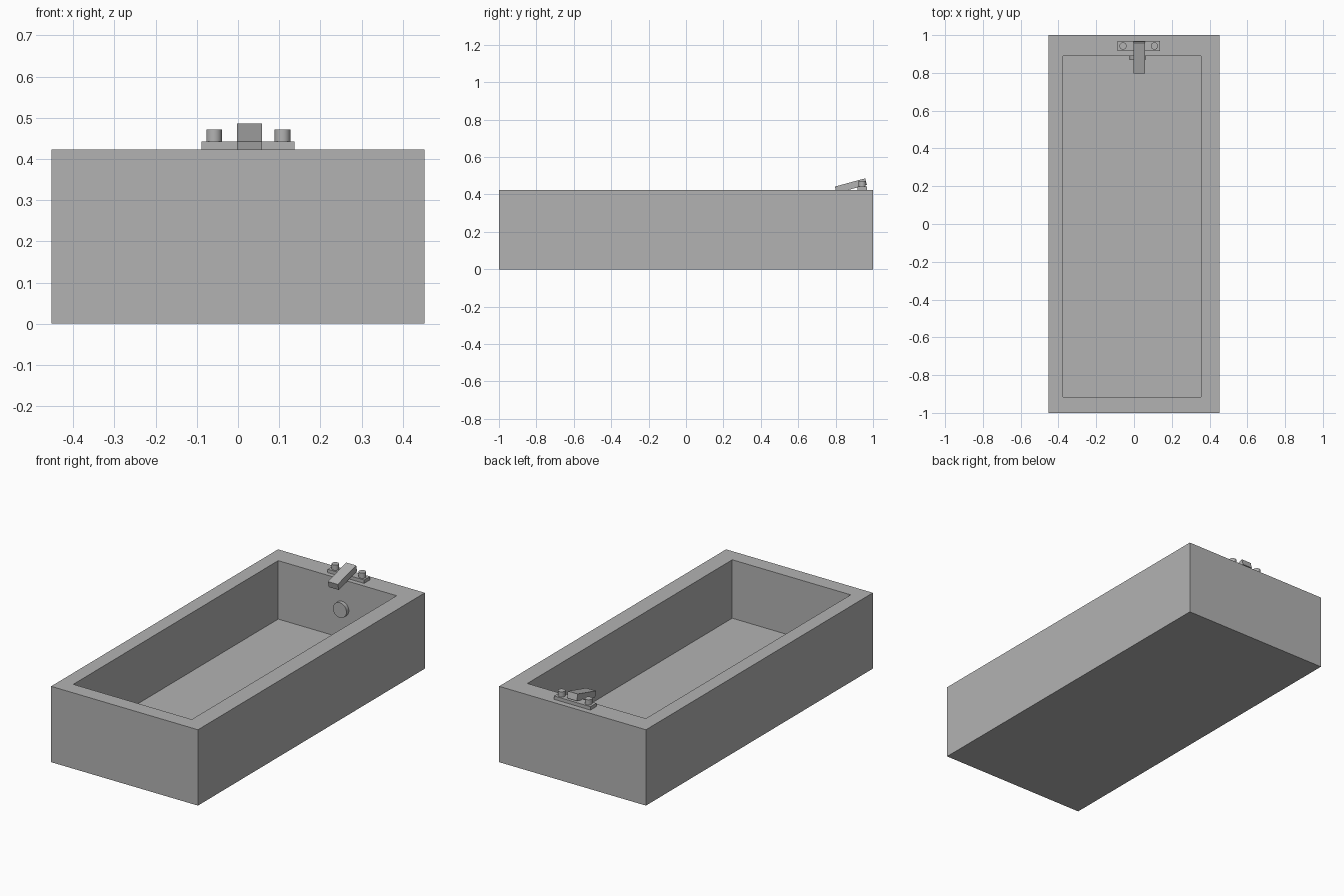
import bpy
import bmesh
import math
from mathutils import Matrix, Vector

cube = bpy.data.objects.get("Cube")
if cube:
    bpy.data.objects.remove(cube, do_unlink=True)

grey = bpy.data.materials.new("plain_grey")
grey.use_nodes = True
grey.diffuse_color = (0.45, 0.45, 0.45, 1)
grey.node_tree.nodes["Principled BSDF"].inputs["Base Color"].default_value = (0.45, 0.45, 0.45, 1)


def finish(name, bm):
    bmesh.ops.recalc_face_normals(bm, faces=bm.faces)
    mesh = bpy.data.meshes.new(name)
    bm.to_mesh(mesh)
    bm.free()
    mesh.materials.append(grey)
    obj = bpy.data.objects.new(name, mesh)
    bpy.context.collection.objects.link(obj)
    return obj


def prism(name, outline, offset):
    """Extrude a closed outline of 3D points along an offset."""
    bm = bmesh.new()
    face = bm.faces.new([bm.verts.new(p) for p in outline])
    new = bmesh.ops.extrude_face_region(bm, geom=[face])["geom"]
    bmesh.ops.translate(bm, vec=offset, verts=[v for v in new if isinstance(v, bmesh.types.BMVert)])
    return finish(name, bm)


def rectangle(x0, x1, y0, y1, z):
    return [(x0, y0, z), (x1, y0, z), (x1, y1, z), (x0, y1, z)]


def cylinder(name, centre, radius, depth, tilt=0.0):
    bm = bmesh.new()
    bmesh.ops.create_cone(bm, cap_ends=True, segments=32, radius1=radius, radius2=radius, depth=depth,
                          matrix=Matrix.Translation(centre) @ Matrix.Rotation(tilt, 4, "X"))
    obj = finish(name, bm)
    bpy.ops.object.select_all(action="DESELECT")
    obj.select_set(True)
    bpy.context.view_layer.objects.active = obj
    bpy.ops.object.shade_smooth_by_angle(angle=math.radians(30))
    return obj


# Tub shell: rings from the outer base, up over the rim and down to the basin floor
RIM, FLOOR = 0.423, 0.097
outer, inner = (-0.453, 0.453, -1, 1), (-0.375, 0.356, -0.916, 0.89)
bm = bmesh.new()
rings = [[bm.verts.new(p) for p in rectangle(*box, z)]
         for box, z in ((outer, 0), (outer, RIM), (inner, RIM), (inner, FLOOR))]
for low, high in zip(rings, rings[1:]):
    for i in range(4):
        j = (i + 1) % 4
        bm.faces.new((low[i], low[j], high[j], high[i]))
bm.faces.new(rings[0])
bm.faces.new(rings[-1])
finish("tub", bm)

# Tap deck plate and its two knobs
prism("tap_plate", rectangle(-0.088, 0.137, 0.916, 0.968, RIM), (0, 0, 0.019))
for side, x in (("right", -0.058), ("left", 0.108)):
    cylinder(f"{side}_tap_knob", (x, 0.942, 0.455), 0.019, 0.032)

# Spout: a bar sloping down over the basin
top_front, top_back = Vector((-0.003, 0.796, 0.442)), Vector((-0.003, 0.958, 0.486))
down = (top_back - top_front).cross(Vector((-1, 0, 0))).normalized() * 0.036
if down.z > 0:
    down = -down
prism("spout", [top_front, top_back, top_back + down, top_front + down], (0.061, 0, 0))

# Overflow cover on the back wall
cylinder("overflow_cover", (0.019, 0.882, 0.26), 0.042, 0.026, math.pi / 2)

# Half-round drain cover on the floor
arc = [math.pi + math.pi * i / 16 for i in range(17)]
prism("drain_cover", [(0.017 + 0.036 * math.cos(a), 0.70 + 0.036 * math.sin(a), FLOOR - 0.002) for a in arc],
      (0, 0, 0.007))
